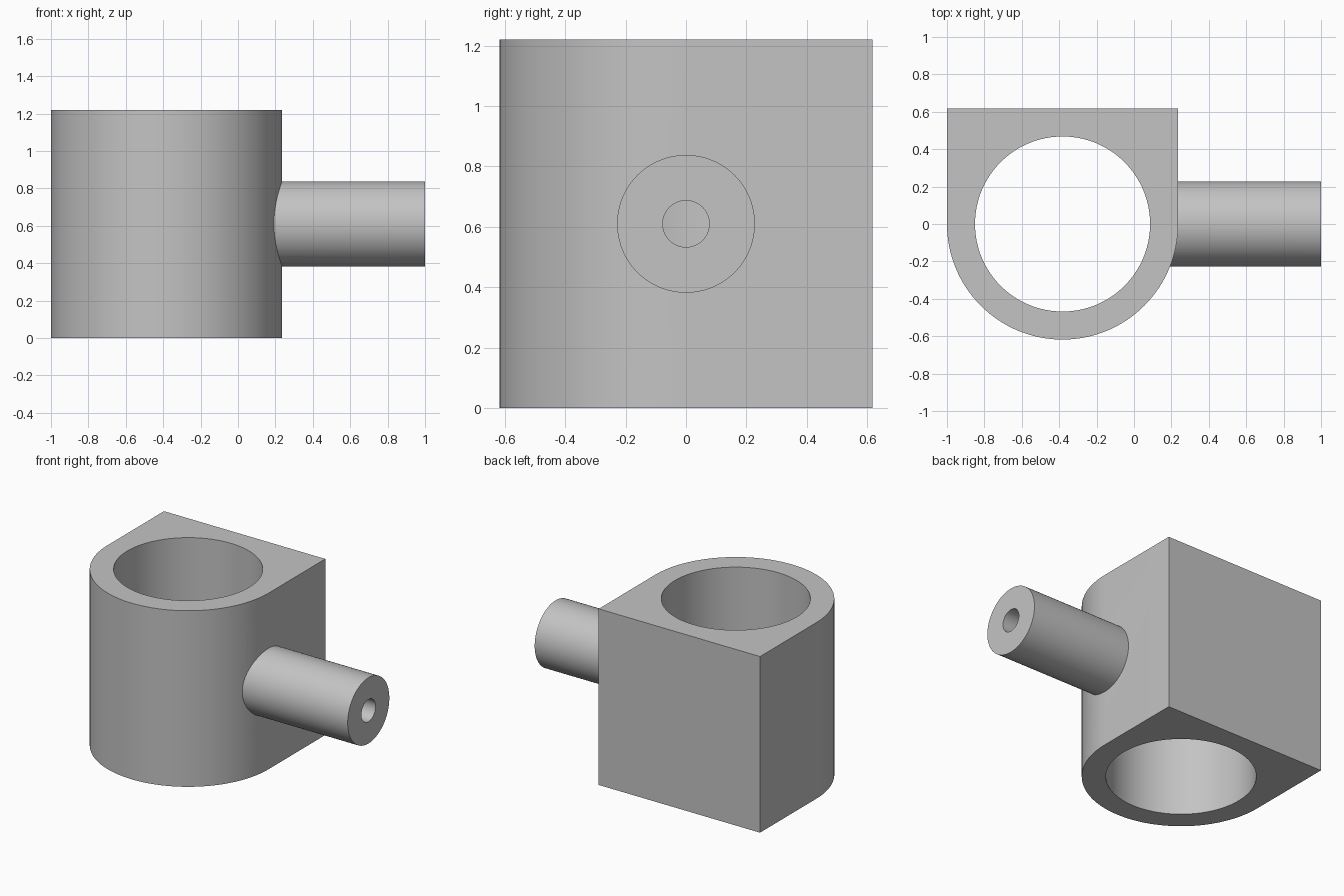
import bpy
import bmesh
from math import pi, cos, sin, radians
from mathutils import Matrix, Vector

if "Cube" in bpy.data.objects:
    bpy.data.objects.remove(bpy.data.objects["Cube"], do_unlink=True)

AXIS_X = -0.382      # centre of the main bore
OUTER = 0.618        # housing radius and half depth
BORE = 0.468
HEIGHT = 1.22
MID = HEIGHT / 2
SPOUT, SPOUT_BORE = 0.228, 0.077

grey = bpy.data.materials.new("plain grey")
grey.use_nodes = True
grey.diffuse_color = (0.55, 0.55, 0.55, 1)
grey.node_tree.nodes["Principled BSDF"].inputs["Base Color"].default_value = grey.diffuse_color


def add_object(name, bm):
    bmesh.ops.recalc_face_normals(bm, faces=bm.faces)
    mesh = bpy.data.meshes.new(name)
    bm.to_mesh(mesh)
    bm.free()
    mesh.materials.append(grey)
    obj = bpy.data.objects.new(name, mesh)
    bpy.context.collection.objects.link(obj)
    return obj


def cylinder(name, radius, start, end, sides=96):
    """Solid cylinder between two points."""
    start, end = Vector(start), Vector(end)
    axis = end - start
    turn = axis.to_track_quat('Z', 'Y').to_matrix().to_4x4()
    bm = bmesh.new()
    bmesh.ops.create_cone(bm, cap_ends=True, segments=sides, radius1=radius,
                          radius2=radius, depth=axis.length,
                          matrix=Matrix.Translation((start + end) / 2) @ turn)
    return add_object(name, bm)


def combine(target, tool, operation):
    """Apply a boolean and discard the tool object."""
    tool.hide_render = True
    mod = target.modifiers.new(operation.lower(), 'BOOLEAN')
    mod.operation = operation
    mod.solver = 'EXACT'
    mod.object = tool
    bpy.context.view_layer.objects.active = target
    bpy.ops.object.modifier_apply(modifier=mod.name)
    bpy.data.objects.remove(tool, do_unlink=True)


# Housing: half-round front, square back
steps = 64
outline = [(AXIS_X + OUTER * cos(pi + pi * i / steps), OUTER * sin(pi + pi * i / steps))
           for i in range(steps + 1)]
outline += [(AXIS_X + OUTER, OUTER), (AXIS_X - OUTER, OUTER)]
bm = bmesh.new()
base = bm.faces.new([bm.verts.new((x, y, 0)) for x, y in outline])
top = bmesh.ops.extrude_face_region(bm, geom=[base])["geom"]
bmesh.ops.translate(bm, vec=(0, 0, HEIGHT),
                    verts=[g for g in top if isinstance(g, bmesh.types.BMVert)])
housing = add_object("housing_with_spout", bm)

# Side spout, rooted inside the housing wall
combine(housing, cylinder("spout", SPOUT, (0.13, 0, MID), (1, 0, MID)), 'UNION')

# Main vertical bore, then the narrow passage from the spout into it
combine(housing, cylinder("main_bore", BORE, (AXIS_X, 0, -0.1), (AXIS_X, 0, HEIGHT + 0.1), 128),
        'DIFFERENCE')
combine(housing, cylinder("spout_bore", SPOUT_BORE, (AXIS_X, 0, MID), (1.1, 0, MID), 48),
        'DIFFERENCE')

# Smooth curved walls, crisp rims
bpy.ops.object.select_all(action='DESELECT')
housing.select_set(True)
bpy.context.view_layer.objects.active = housing
bpy.ops.object.shade_smooth_by_angle(angle=radians(20))
